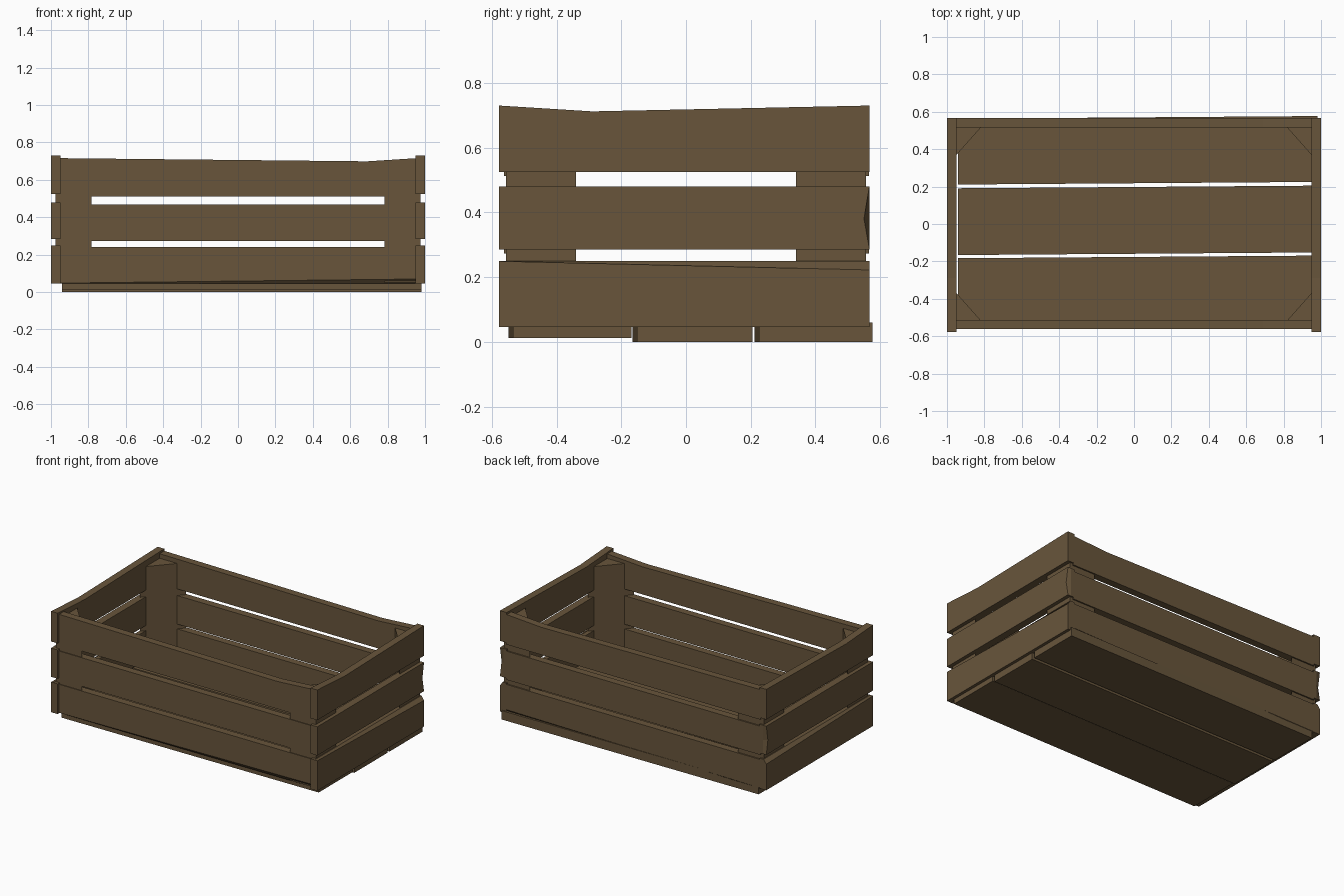
import bpy, bmesh, math

if "Cube" in bpy.data.objects:
    bpy.data.objects.remove(bpy.data.objects["Cube"])

wood = bpy.data.materials.new("brown wood")
wood.diffuse_color = (0.138, 0.091, 0.044, 1)
wood.use_nodes = True
wood.node_tree.nodes["Principled BSDF"].inputs["Base Color"].default_value = wood.diffuse_color


def loft(name, layers):
    """Solid through matching rings of 3D points, capped at both ends."""
    bm = bmesh.new()
    rings = [[bm.verts.new(p) for p in ring] for ring in layers]
    n = len(rings[0])
    for a, b in zip(rings, rings[1:]):
        for i in range(n):
            j = (i + 1) % n
            bm.faces.new((a[i], a[j], b[j], b[i]))
    bm.faces.new(rings[0])
    bm.faces.new(rings[-1])
    bmesh.ops.recalc_face_normals(bm, faces=bm.faces)
    me = bpy.data.meshes.new(name)
    bm.to_mesh(me)
    bm.free()
    me.materials.append(wood)
    ob = bpy.data.objects.new(name, me)
    bpy.context.collection.objects.link(ob)
    return ob


def box_outline(u0, u1, z0, z1):
    return [(u0, z0), (u1, z0), (u1, z1), (u0, z1)]


# End slats: outlines in (y, z), listed as (distance from outer face, outline)
Y0, Y1 = -0.578, 0.567
top_end = [(Y0, 0.525), (Y1, 0.525), (Y1, 0.73), (-0.29, 0.712), (Y0, 0.73)]
mid_full = [(Y0, 0.285), (Y1, 0.285), (Y1, 0.38), (Y1, 0.48), (Y0, 0.48)]
mid_chip = [(Y0, 0.285), (Y1, 0.285), (0.55, 0.38), (Y1, 0.48), (Y0, 0.48)]
low_full = box_outline(Y0, Y1, 0.045, 0.25)
low_worn = [(Y0, 0.045), (Y1, 0.045), (Y1, 0.222), (Y0, 0.249)]
end_slats = {
    "top": [(0, top_end), (0.05, top_end)],
    "middle": [(0, mid_chip), (0.025, mid_full), (0.05, mid_full)],
    "bottom": [(0, low_worn), (0.02, low_full), (0.05, low_full)],
}
for side, s in (("left", -1), ("right", 1)):
    for level, layers in end_slats.items():
        loft(f"{side}_end_slat_{level}",
             [[(s * (1 - d), y, z) for y, z in o] for d, o in layers])

# Long slats: outlines in (x, z)
X = 0.955
top_long = [(-X, 0.512), (X, 0.512), (X, 0.716), (0.69, 0.699), (-X, 0.716)]
mid_long = box_outline(-X, X, 0.273, 0.467)
low_long = box_outline(-X, X, 0.046, 0.241)
low_long_worn = [(-X, 0.048), (X, 0.07), (X, 0.241), (-X, 0.241)]
long_slats = {
    "top": [(0, top_long), (0.05, top_long)],
    "middle": [(0, mid_long), (0.05, mid_long)],
    "bottom": [(0, low_long_worn), (0.012, low_long), (0.05, low_long)],
}
for side, s, outer in (("front", -1, 0.562), ("back", 1, 0.566)):
    for level, layers in long_slats.items():
        loft(f"{side}_slat_{level}",
             [[(x, s * (outer - d), z) for x, z in o] for d, o in layers])

# Triangular corner posts, slightly let into the slats
for side, sx in (("left", -1), ("right", 1)):
    for face, sy in (("front", -1), ("back", 1)):
        tri = [(0.975, 0.54), (0.975, 0.557), (0.96, 0.557),
               (0.782, 0.557), (0.975, 0.34)]
        loft(f"{face}_{side}_post",
             [[(sx * x, sy * y, z) for x, y in tri] for z in (0.05, 0.685)])

# Floor planks, laid slightly askew
tilt = math.tan(math.radians(0.42))
for name, y0, y1, z0 in (("front", -0.548, -0.183, 0.012),
                         ("middle", -0.166, 0.191, 0.0),
                         ("back", 0.211, 0.563, 0.0)):
    def corner(x, y):
        return x, y + (x + 0.94) * tilt
    ring = [corner(-0.94, y0), corner(0.98, y0),
            corner(0.98, y1), corner(-0.94, y1)]
    loft(f"floor_plank_{name}",
         [[(x, y, z) for x, y in ring] for z in (z0, z0 + 0.06)])
